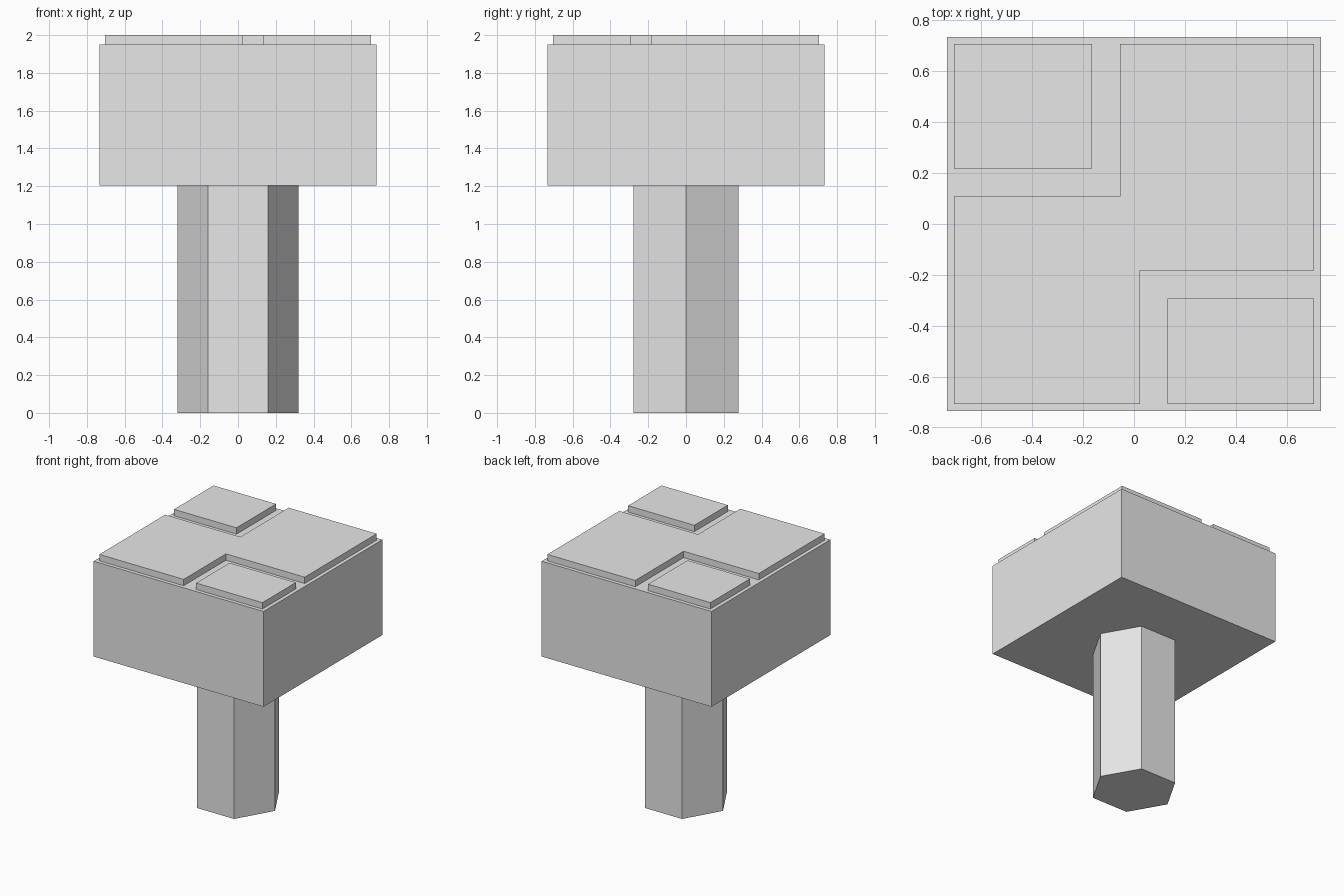
import bpy
import bmesh
from math import cos, sin, tau

cube = bpy.data.objects.get("Cube")
if cube:
    bpy.data.objects.remove(cube, do_unlink=True)

grey = bpy.data.materials.new("plain_grey")
grey.use_nodes = True
COLOUR = (0.8, 0.8, 0.8, 1)
grey.diffuse_color = COLOUR
grey.node_tree.nodes["Principled BSDF"].inputs["Base Color"].default_value = COLOUR


def prism(name, outline, bottom, top):
    """Extrude a counter-clockwise outline from bottom to top."""
    bm = bmesh.new()
    base = bm.faces.new([bm.verts.new((x, y, bottom)) for x, y in outline])
    sides = bmesh.ops.extrude_face_region(bm, geom=[base], use_keep_orig=True)
    moved = [v for v in sides["geom"] if isinstance(v, bmesh.types.BMVert)]
    bmesh.ops.translate(bm, verts=moved, vec=(0, 0, top - bottom))
    bmesh.ops.recalc_face_normals(bm, faces=bm.faces)
    mesh = bpy.data.meshes.new(name)
    bm.to_mesh(mesh)
    bm.free()
    mesh.materials.append(grey)
    obj = bpy.data.objects.new(name, mesh)
    bpy.context.collection.objects.link(obj)
    return obj


def rectangle(x0, y0, x1, y1):
    return [(x0, y0), (x1, y0), (x1, y1), (x0, y1)]


HEAD_BOTTOM, HEAD_TOP, PLATE_TOP = 1.205, 1.95, 2.0
HALF = 0.734   # half width of the head
EDGE = 0.705   # outer edge of the raised plates

# Six-sided shaft
hexagon = [(0.32 * cos(i * tau / 6), 0.32 * sin(i * tau / 6)) for i in range(6)]
prism("shaft", hexagon, 0, HEAD_BOTTOM)

# Square head block
prism("head_block", rectangle(-HALF, -HALF, HALF, HALF), HEAD_BOTTOM, HEAD_TOP)

# Raised plates on the top, separated by grooves
prism("back_right_plate", rectangle(-EDGE, 0.217, -0.165, EDGE), HEAD_TOP, PLATE_TOP)
prism("front_left_plate", rectangle(0.132, -EDGE, EDGE, -0.292), HEAD_TOP, PLATE_TOP)
stepped = [(-EDGE, -EDGE), (0.024, -EDGE), (0.024, -0.183), (EDGE, -0.183),
           (EDGE, EDGE), (-0.055, EDGE), (-0.055, 0.108), (-EDGE, 0.108)]
prism("stepped_plate", stepped, HEAD_TOP, PLATE_TOP)
